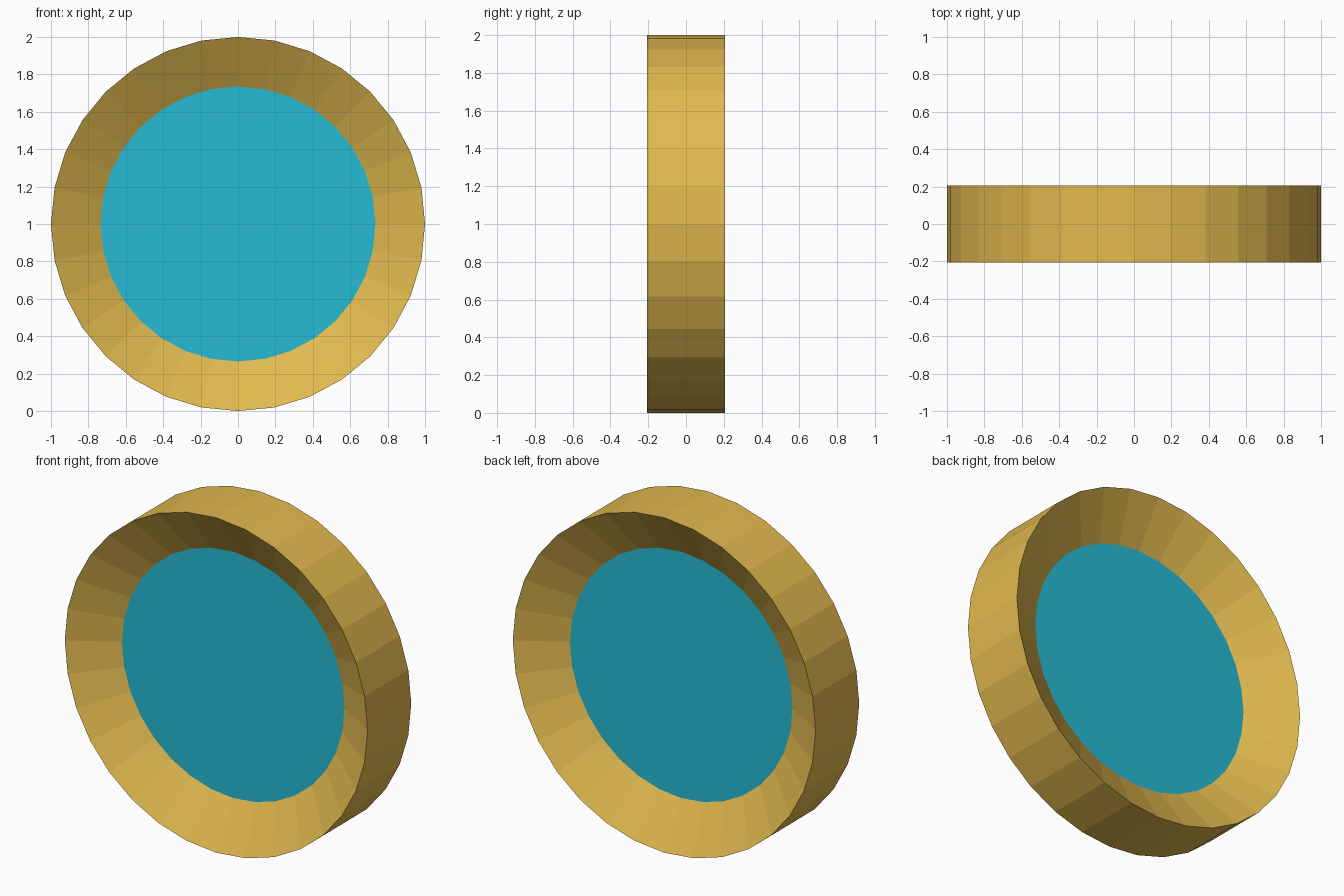
import bpy, bmesh, math

if "Cube" in bpy.data.objects:
    bpy.data.objects.remove(bpy.data.objects["Cube"])

SIDES = 32
R_OUT, R_IN = 1.0, 0.735     # rim radius, panel radius
HALF, PANEL_Y = 0.206, 0.045  # half depth, panel distance from the middle


def material(name, rgb):
    m = bpy.data.materials.new(name)
    m.diffuse_color = (*rgb, 1.0)
    m.use_nodes = True
    m.node_tree.nodes["Principled BSDF"].inputs["Base Color"].default_value = m.diffuse_color
    return m


gold = material("gold", (0.752, 0.485, 0.076))
cyan = material("cyan", (0.019, 0.500, 0.665))


def ring(bm, radius, y):
    # circle of vertices around the y axis, standing on z = 0
    return [bm.verts.new((radius * math.sin(2 * math.pi * i / SIDES), y,
                          1 + radius * math.cos(2 * math.pi * i / SIDES)))
            for i in range(SIDES)]


def finish(bm, name, mat):
    mesh = bpy.data.meshes.new(name)
    bm.to_mesh(mesh)
    bm.free()
    mesh.materials.append(mat)
    bpy.context.collection.objects.link(bpy.data.objects.new(name, mesh))


# Rim: outer band with a bevelled dish sloping inward on both sides
bm = bmesh.new()
profile = [(R_IN, -PANEL_Y), (R_OUT, -HALF), (R_OUT, HALF), (R_IN, PANEL_Y)]
rings = [ring(bm, r, y) for r, y in profile]
for a, b in zip(rings, rings[1:]):
    for i in range(SIDES):
        j = (i + 1) % SIDES
        bm.faces.new((a[i], a[j], b[j], b[i]))
# outward winding: band faces must point away from the axis
band = next(f for f in bm.faces if all(abs(abs(v.co.y) - HALF) < 1e-5 for v in f.verts))
bm.normal_update()
c = band.calc_center_median()
if band.normal.x * c.x + band.normal.z * (c.z - 1) < 0:
    bmesh.ops.reverse_faces(bm, faces=bm.faces[:])
finish(bm, "rim", gold)

# Panels: flat discs closing the front and the back
for name, side in (("front_panel", -1), ("back_panel", 1)):
    bm = bmesh.new()
    face = bm.faces.new(ring(bm, R_IN, side * PANEL_Y))
    face.normal_update()
    if face.normal.y * side < 0:
        face.normal_flip()
    finish(bm, name, cyan)
